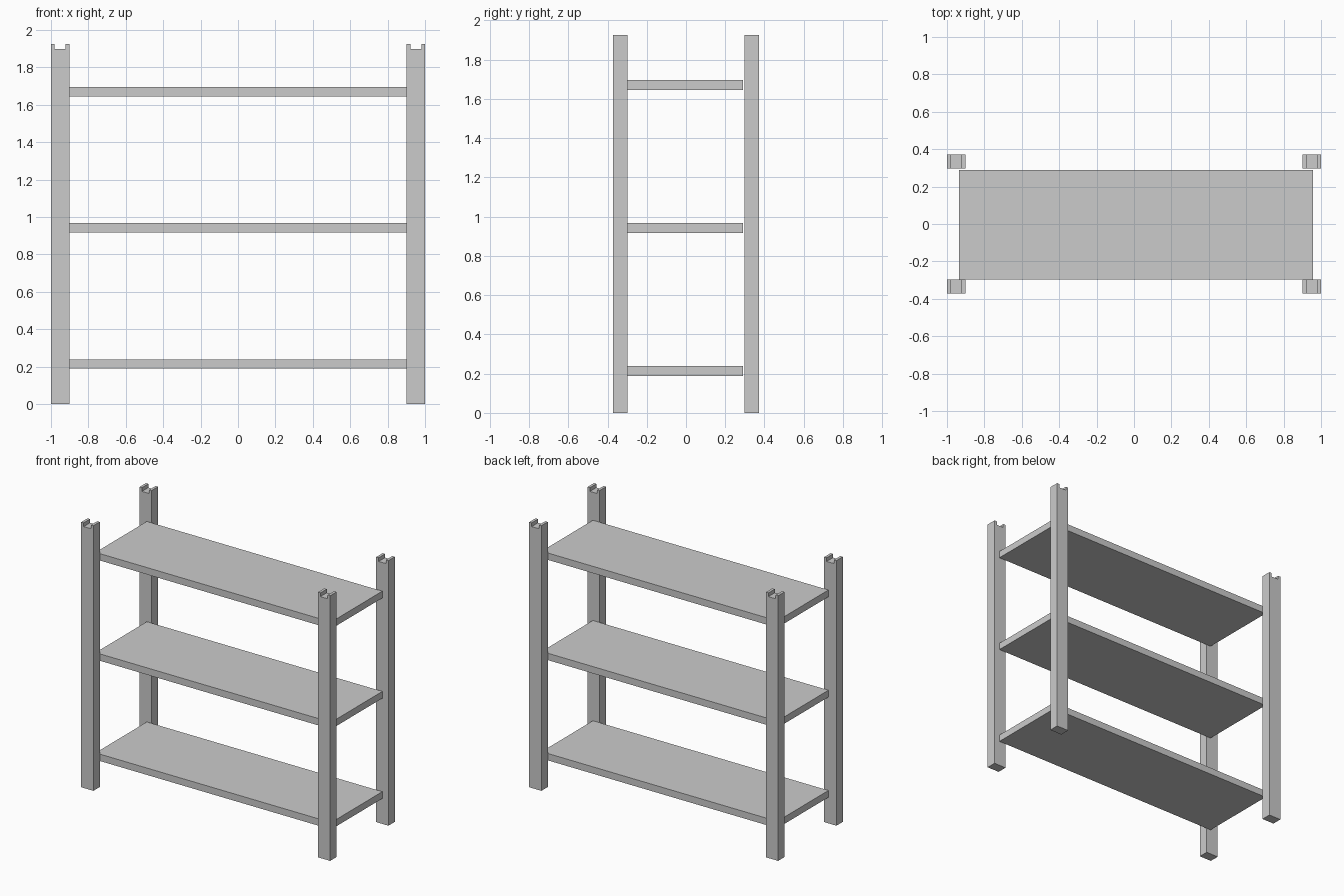
import bpy
import bmesh

if "Cube" in bpy.data.objects:
    bpy.data.objects.remove(bpy.data.objects["Cube"])


def extrude_profile(name, profile, y0, y1):
    """Solid made from an x-z outline swept from y0 to y1."""
    bm = bmesh.new()
    face = bm.faces.new([bm.verts.new((x, y0, z)) for x, z in profile])
    swept = bmesh.ops.extrude_face_region(bm, geom=[face])["geom"]
    verts = [v for v in swept if isinstance(v, bmesh.types.BMVert)]
    bmesh.ops.translate(bm, verts=verts, vec=(0, y1 - y0, 0))
    bmesh.ops.recalc_face_normals(bm, faces=bm.faces)
    mesh = bpy.data.meshes.new(name)
    bm.to_mesh(mesh)
    bm.free()
    obj = bpy.data.objects.new(name, mesh)
    bpy.context.collection.objects.link(obj)
    return obj


# Corner posts with a notch running front to back across the top
HEIGHT, NOTCH_FLOOR = 1.925, 1.898
for side, cx in (("left", -0.951), ("right", 0.951)):
    w, n = 0.049, 0.029
    outline = [(cx - w, 0), (cx + w, 0), (cx + w, HEIGHT), (cx + n, HEIGHT),
               (cx + n, NOTCH_FLOOR), (cx - n, NOTCH_FLOOR),
               (cx - n, HEIGHT), (cx - w, HEIGHT)]
    for end, y0, y1 in (("front", -0.371, -0.298), ("back", 0.298, 0.371)):
        extrude_profile(f"{end}_{side}_post", outline, y0, y1)

# Three flat shelves between the posts
for level, top in (("lower", 0.239), ("middle", 0.967), ("upper", 1.695)):
    bottom = top - 0.05
    outline = [(-0.936, bottom), (0.957, bottom), (0.957, top), (-0.936, top)]
    extrude_profile(f"{level}_shelf", outline, -0.298, 0.29)
